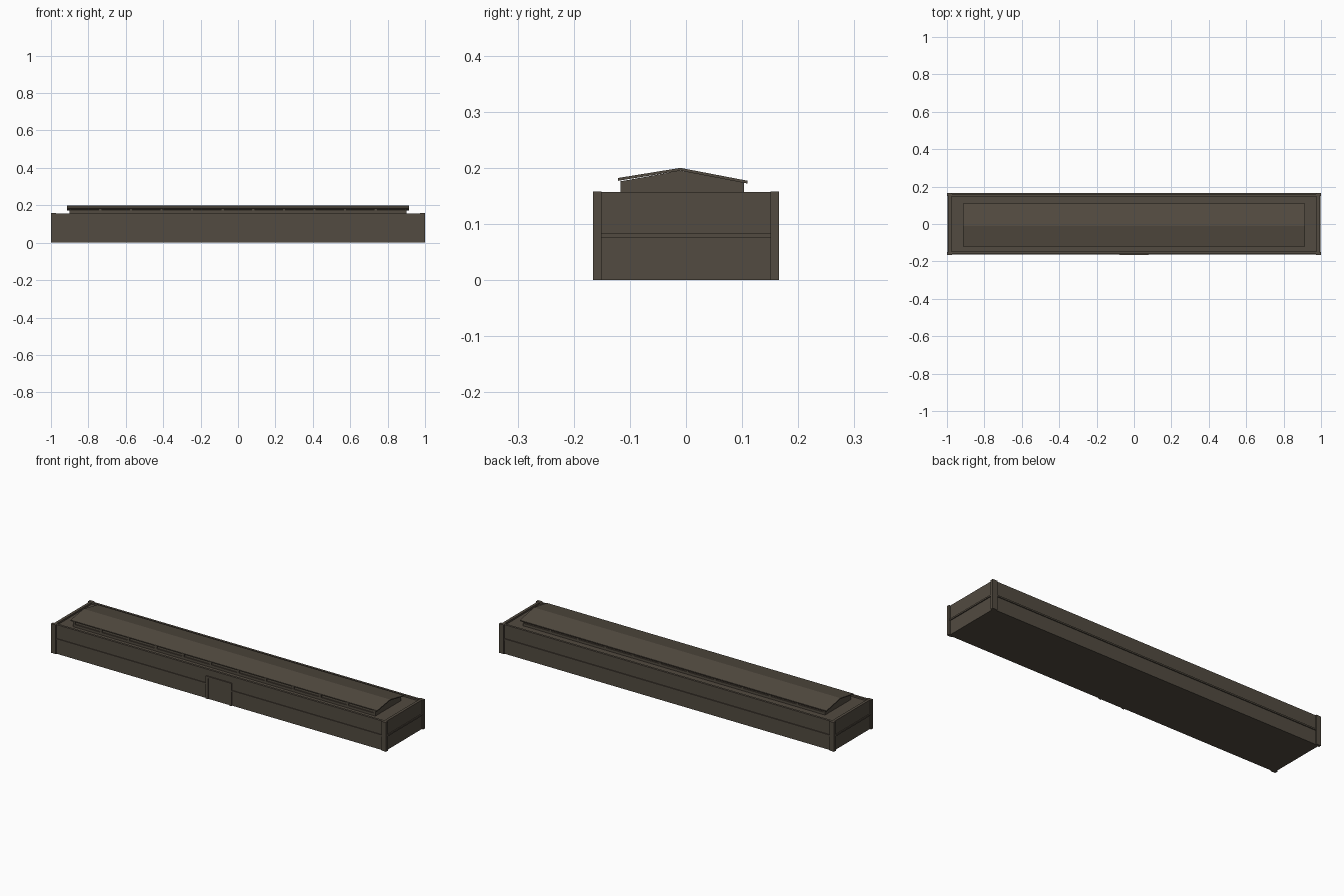
import bpy, bmesh

if "Cube" in bpy.data.objects:
    bpy.data.objects.remove(bpy.data.objects["Cube"])

def mat(name, c):
    m = bpy.data.materials.new(name)
    m.diffuse_color = (*c, 1)
    m.use_nodes = True
    m.node_tree.nodes["Principled BSDF"].inputs["Base Color"].default_value = m.diffuse_color
    return m

BROWN = mat("dark brown", (0.085, 0.070, 0.052))

def mesh(name, verts, faces):
    me = bpy.data.meshes.new(name)
    bm = bmesh.new()
    vs = [bm.verts.new(v) for v in verts]
    for f in faces:
        bm.faces.new([vs[i] for i in f])
    bmesh.ops.recalc_face_normals(bm, faces=bm.faces)
    bm.to_mesh(me)
    bm.free()
    me.materials.append(BROWN)
    ob = bpy.data.objects.new(name, me)
    bpy.context.collection.objects.link(ob)
    return ob

def extrude_x(name, prof, x0, x1):
    # close a (y, z) profile and run it along x
    n = len(prof)
    verts = [(x, y, z) for x in (x0, x1) for y, z in prof]
    faces = [list(range(n)), list(range(n, 2 * n))]
    faces += [[i, (i + 1) % n, n + (i + 1) % n, n + i] for i in range(n)]
    return mesh(name, verts, faces)

def box(name, x0, x1, y0, y1, z0, z1):
    return extrude_x(name, [(y0, z0), (y1, z0), (y1, z1), (y0, z1)], x0, x1)

W, D, H = 0.992, 0.160, 0.157      # wall faces and parapet height
CY = -0.004                        # roof monitor is slightly off centre

# main hall up to the roof deck
box("hall_body", -W, W, -D, D, 0, 0.148)

# parapet rim around the deck
for s, n in ((-1, "front"), (1, "back")):
    a, b = sorted((s * D, s * (D - 0.012)))
    box(n + "_parapet", -W, W, a, b, 0.148, H)
for s, n in ((-1, "left"), (1, "right")):
    a, b = sorted((s * W, s * (W - 0.015)))
    box(n + "_parapet", a, b, -D + 0.012, D - 0.012, 0.148, H)

# corner piers
for sx in (-1, 1):
    for sy in (-1, 1):
        xa, xb = sorted((sx * 1.0, sx * 0.972))
        ya, yb = sorted((sy * 0.166, sy * 0.151))
        box("corner_pier", xa, xb, ya, yb, 0, H + 0.0005)

# horizontal string course on all walls, broken by the doorway in front
for a, b in ((-0.972, -0.077), (0.077, 0.972)):
    box("front_band", a, b, -0.164, -D, 0.075, 0.083)
box("back_band", -0.972, 0.972, D, 0.165, 0.075, 0.083)
for s in (-1, 1):
    a, b = sorted((s * W, s * 0.997))
    box("end_band", a, b, -0.151, 0.151, 0.075, 0.083)

# door and its frame
box("door", -0.062, 0.062, -0.162, -D, 0, 0.111)
for s in (-1, 1):
    a, b = sorted((s * 0.062, s * 0.077))
    box("door_jamb", a, b, -0.166, -D, 0, 0.122)
box("door_lintel", -0.062, 0.062, -0.166, -D, 0.111, 0.122)

# raised roof monitor with gabled ends
def gable(half, z0, z1, peak):
    return [(CY - 0.003 - half, z0), (CY - 0.003 + half, z0),
            (CY - 0.003 + half, z1), (CY - 0.007, peak),
            (CY - 0.003 - half, z1)]

extrude_x("monitor_body", gable(0.105, 0.148, 0.176, 0.195), -0.892, 0.892)
for s in (-1, 1):
    a, b = sorted((s * 0.892, s * 0.902))
    extrude_x("monitor_gable", gable(0.110, 0.148, 0.176, 0.195), a, b)

# sill and posts dividing the side windows of the monitor
for s in (-1, 1):
    a, b = sorted((CY - 0.003 + s * 0.105, CY - 0.003 + s * 0.110))
    box("window_sill", -0.892, 0.892, a, b, 0.148, 0.162)
    for i in range(1, 11):
        x = -0.9 + i * 1.8 / 11
        box("window_post", x - 0.006, x + 0.006, a, b, 0.162, 0.177)

# pitched roof slab with overhang
extrude_x("roof", [(-0.121, 0.177), (-0.010, 0.195), (0.110, 0.172),
                   (0.110, 0.177), (-0.010, 0.200), (-0.121, 0.182)],
          -0.915, 0.915)
